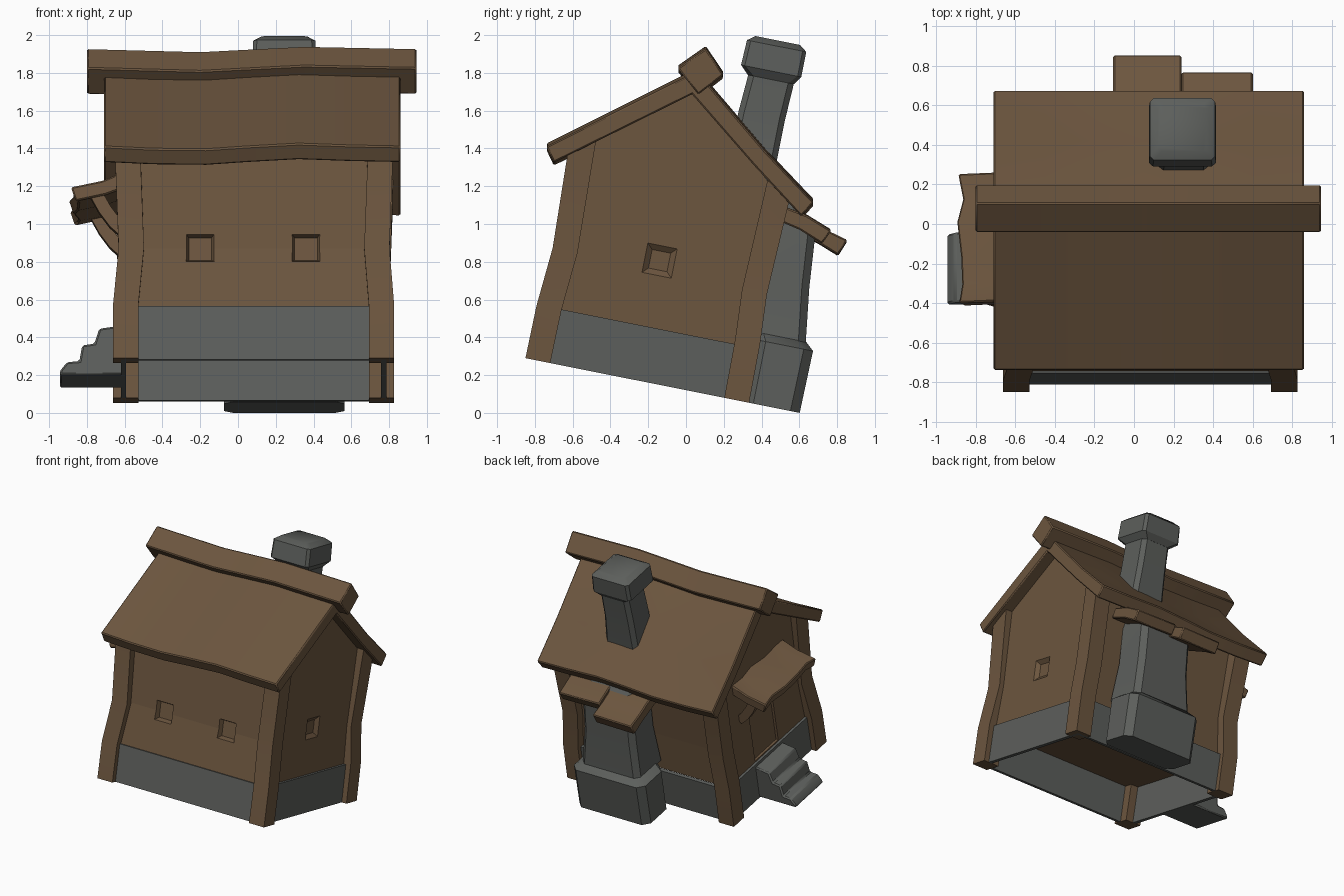
import bpy, bmesh, math

if "Cube" in bpy.data.objects:
    bpy.data.objects.remove(bpy.data.objects["Cube"])


def material(name, col):
    m = bpy.data.materials.new(name)
    m.diffuse_color = (*col, 1)
    m.use_nodes = True
    m.node_tree.nodes["Principled BSDF"].inputs["Base Color"].default_value = m.diffuse_color
    return m


WOOD = material("brown wood", (0.150, 0.092, 0.049))
STONE = material("grey stone", (0.108, 0.114, 0.106))


def L(x, v, w):
    """House frame (x, depth, height) to the tilted world frame."""
    return (x, -0.85 + 0.981 * v + 0.196 * w, 0.29 - 0.196 * v + 0.981 * w)


def loft(name, rings, mat, bevel=0.0, caps=True, angle=32):
    """Skin a list of matching point rings into one solid."""
    bm = bmesh.new()
    vr = [[bm.verts.new(p) for p in r] for r in rings]
    n = len(rings[0])
    for a, b in zip(vr, vr[1:]):
        for i in range(n):
            j = (i + 1) % n
            bm.faces.new((a[i], a[j], b[j], b[i]))
    if caps:
        bm.faces.new(vr[0])
        bm.faces.new(vr[-1])
    bmesh.ops.recalc_face_normals(bm, faces=bm.faces)
    me = bpy.data.meshes.new(name)
    bm.to_mesh(me)
    bm.free()
    ob = bpy.data.objects.new(name, me)
    bpy.context.collection.objects.link(ob)
    me.materials.append(mat)
    if angle:
        bpy.ops.object.select_all(action='DESELECT')
        bpy.context.view_layer.objects.active = ob
        ob.select_set(True)
        bpy.ops.object.shade_smooth_by_angle(angle=math.radians(angle))
    if bevel:
        b = ob.modifiers.new("bevel", 'BEVEL')
        b.width, b.segments, b.limit_method = bevel, 1, 'ANGLE'
        b.angle_limit = math.radians(40)
    return ob


def sweep_x(name, profile, stations, mat, bevel=0.0, angle=32):
    """Sweep a y-z profile along x; stations are (x, sag)."""
    return loft(name, [[(x, y, z + d) for y, z in profile] for x, d in stations],
                mat, bevel, angle=angle)


def rect(x0, x1, v0, v1, w, c=0.0, slope=0.0):
    """Ring in the house frame, optionally with cut corners or a sloped top."""
    if not c:
        return [L(x0, v0, w - slope), L(x1, v0, w - slope),
                L(x1, v1, w + slope), L(x0, v1, w + slope)]
    return [L(x, v, w) for x, v in (
        (x0 + c, v0), (x1 - c, v0), (x1, v0 + c), (x1, v1 - c),
        (x1 - c, v1), (x0 + c, v1), (x0, v1 - c), (x0, v0 + c))]


# Stone footing: open ring with hollow underside
footing = loft("stone_footing", [rect(-0.62, 0.785, 0.04, 1.17, w) for w in (0, 0.29)],
               STONE, caps=False, angle=0)
sol = footing.modifiers.new("thickness", 'SOLIDIFY')
sol.thickness, sol.offset = 0.04, -1

# Walls with gable ends
walls = sweep_x("walls", [(-0.745, 0.555), (-0.655, 0.87), (-0.565, 1.39), (0.05, 1.71),
                          (0.47, 1.18), (0.365, 0.64), (0.315, 0.345)],
                [(-0.60, 0), (0.765, 0)], WOOD, angle=0)


# Window and door recesses, cut with flat-bottomed tapered blocks
def recess(name, rings):
    cut = loft(name, rings, WOOD, angle=0)
    cut.hide_render = True
    cut.display_type = 'WIRE'
    b = walls.modifiers.new(name, 'BOOLEAN')
    b.operation, b.solver, b.object = 'DIFFERENCE', 'EXACT', cut


for i, x in enumerate((-0.2, 0.36)):
    recess(f"front_window_cutter_{i}",
           [[L(x + sx * h, v, 0.61 + sw * h) for sx, sw in ((-1, -1), (1, -1), (1, 1), (-1, 1))]
            for v, h in ((-0.05, 0.12), (0.11, 0.06))])
recess("side_window_cutter",
       [[L(x, 0.595 + sv * h, 0.645 + sw * h) for sv, sw in ((-1, -1), (1, -1), (1, 1), (-1, 1))]
        for x, h in ((0.80, 0.12), (0.74, 0.05))])
recess("door_cutter", [rect(-0.8, -0.58, 0.48, 0.78, w) for w in (0.30, 0.78)])

# Crooked corner posts, tops sloped to meet the roof
H = 0.067
for side, xs in (("left", (-0.595, -0.595, -0.565, -0.585)),
                 ("right", (0.76, 0.76, 0.735, 0.755))):
    for end, s, path in (
            ("front", 0.05, ((0.067, 0), (0.07, 0.284), (0.094, 0.60), (0.073, 1.18))),
            ("back", -0.05, ((1.14, 0), (1.136, 0.314), (1.12, 0.58), (1.14, 1.165)))):
        loft(f"{end}_{side}_post",
             [rect(x - H, x + H, v - H, v + H, w, slope=s if w > 1 else 0)
              for x, (v, w) in zip(xs, path)], WOOD)

# Sagging roof slabs and ridge beam
SAG = [(-0.71, 0), (-0.45, -0.012), (-0.17, -0.015), (0.05, 0.0), (0.32, 0.015),
       (0.6, 0.005), (0.86, 0)]
sweep_x("front_roof", [(-0.74, 1.41), (-0.70, 1.325), (0.06, 1.70), (0.06, 1.81)], SAG, WOOD, 0.008)
sweep_x("back_roof", [(0.04, 1.81), (0.10, 1.76), (0.42, 1.385), (0.677, 1.115), (0.61, 1.04),
                      (0.36, 1.31), (0.02, 1.70)], SAG, WOOD, 0.008)
sweep_x("ridge_beam", [(-0.045, 1.825), (0.105, 1.93), (0.20, 1.79), (0.065, 1.685)],
        [(-0.80, 0), (-0.5, -0.008), (-0.2, -0.016), (0.05, -0.003), (0.35, 0.012), (0.945, 0)],
        WOOD, 0.008)

# Chimney: flared foot, stack and cap
loft("chimney_foot", [rect(-0.075, 0.565, 1.18, 1.48, 0, 0.05),
                      rect(-0.075, 0.565, 1.18, 1.485, 0.335, 0.05),
                      rect(-0.015, 0.505, 1.16, 1.44, 0.375, 0.05)], STONE)
loft("chimney_stack", [rect(-0.015, 0.505, 1.10, 1.44, 0.36, 0.04),
                       rect(0.015, 0.475, 1.10, 1.40, 0.66, 0.04),
                       rect(0.02, 0.47, 1.08, 1.376, 0.945, 0.04),
                       rect(0.11, 0.395, 0.85, 1.10, 1.26, 0.03),
                       rect(0.12, 0.38, 0.85, 1.10, 1.5, 0.03),
                       rect(0.13, 0.38, 0.865, 1.11, 1.74, 0.03)], STONE)
loft("chimney_cap", [rect(0.13, 0.38, 0.86, 1.11, 1.70, 0.03),
                     rect(0.075, 0.415, 0.815, 1.14, 1.745, 0.02),
                     rect(0.08, 0.41, 0.82, 1.14, 1.88, 0.02),
                     rect(0.12, 0.37, 0.86, 1.10, 1.91, 0.02)], STONE)

# Lean-to planks over the chimney foot
sweep_x("long_plank", [(0.50, 1.09), (0.64, 1.03), (0.73, 0.975), (0.855, 0.915), (0.805, 0.835),
                       (0.70, 0.90), (0.46, 1.02)], [(-0.105, -0.005), (0.24, 0)], WOOD, 0.008)
sweep_x("short_plank", [(0.50, 1.10), (0.64, 1.045), (0.77, 0.965), (0.72, 0.895),
                        (0.60, 0.97), (0.46, 1.03)], [(0.24, 0.005), (0.6, 0)], WOOD, 0.008)

# Side porch roof with ragged outer edge
porch = []
for v, dx, dw in ((0.265, 0, 0), (0.36, 0.015, 0.01), (0.50, 0.01, -0.005), (0.68, -0.01, 0.012),
                  (0.80, 0.02, 0.0), (0.93, -0.005, 0)):
    porch.append([L(x + dx, v, w + dw) for x, w in
                  ((-0.885, 0.975), (-0.72, 1.01), (-0.58, 1.07), (-0.58, 0.98),
                   (-0.70, 0.935), (-0.86, 0.90))])
loft("porch_roof", porch, WOOD, 0.008)

# Curved porch braces
BRACE = ((-0.76, 0.96), (-0.705, 0.86), (-0.65, 0.785), (-0.59, 0.73))
for end, v in (("front", 0.31), ("back", 0.87)):
    loft(f"{end}_porch_brace",
         [[L(x - 0.03, v - 0.03, w - 0.016), L(x + 0.03, v - 0.03, w + 0.016),
           L(x + 0.03, v + 0.03, w + 0.016), L(x - 0.03, v + 0.03, w - 0.016)]
          for x, w in BRACE], WOOD)

# Worn stone steps to the side door
STEP = ((-0.60, 0), (-0.945, 0), (-0.94, 0.025), (-0.905, 0.07), (-0.84, 0.075), (-0.825, 0.16),
        (-0.76, 0.17), (-0.735, 0.25), (-0.60, 0.27))
loft("stone_steps", [[L(x, v, w) for x, w in STEP] for v in (0.45, 0.81)], STONE, 0.01)
